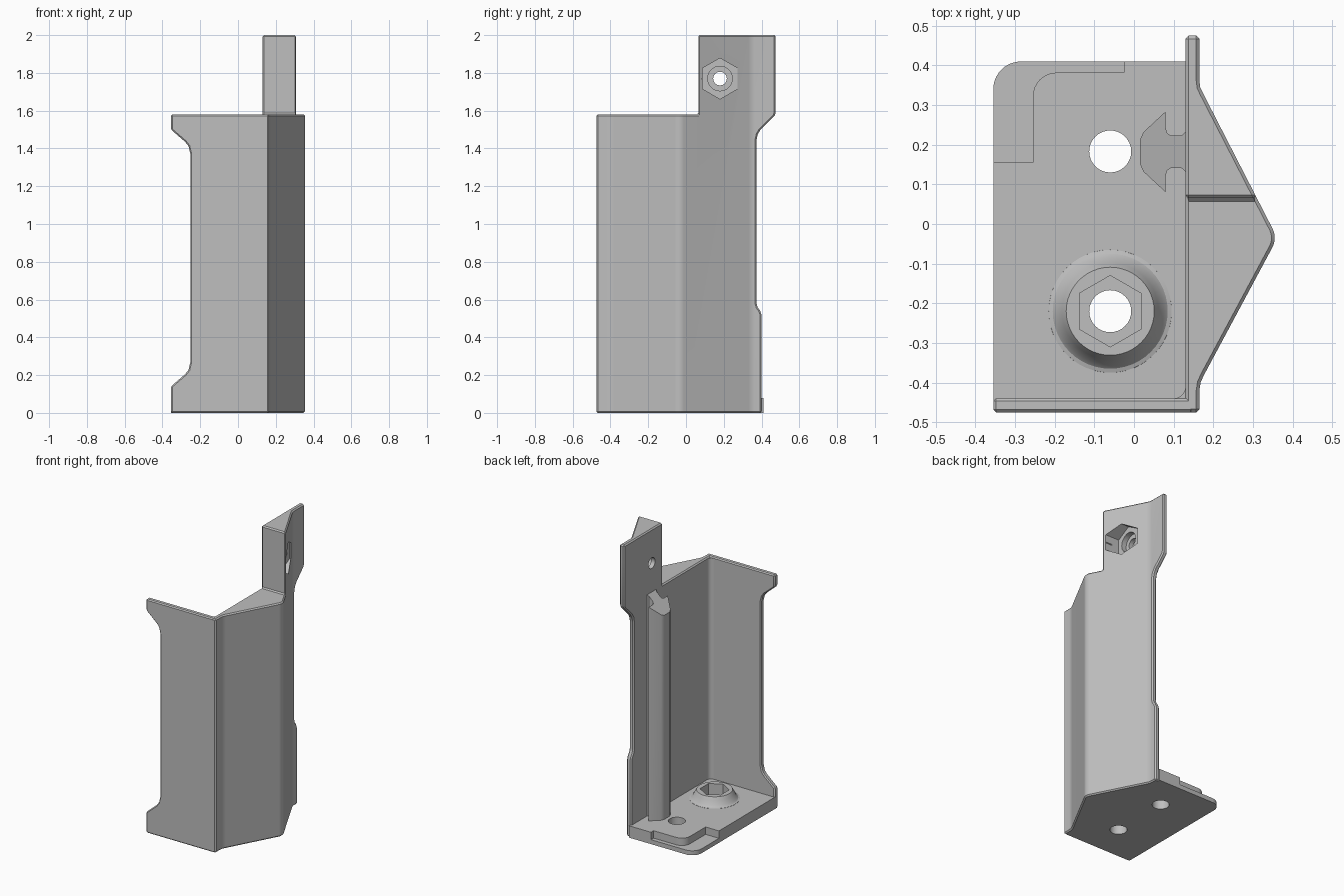
import bpy, bmesh, math
from mathutils import Vector

if "Cube" in bpy.data.objects:
    bpy.data.objects.remove(bpy.data.objects["Cube"])

metal = bpy.data.materials.new("plain grey metal")
metal.use_nodes = True
GREY = (0.52, 0.52, 0.52, 1)
metal.diffuse_color = GREY
metal.node_tree.nodes["Principled BSDF"].inputs["Base Color"].default_value = GREY


def finish(name, bm):
    bmesh.ops.recalc_face_normals(bm, faces=bm.faces)
    mesh = bpy.data.meshes.new(name)
    bm.to_mesh(mesh)
    bm.free()
    mesh.materials.append(metal)
    ob = bpy.data.objects.new(name, mesh)
    bpy.context.collection.objects.link(ob)
    return ob


def prism(name, pts, axis, lo, hi):
    """Extrude a 2D outline along an axis; pts are the two other axes in order."""
    def place(p, d):
        q = list(p)
        q.insert("xyz".index(axis), d)
        return Vector(q)
    bm = bmesh.new()
    face = bm.faces.new([bm.verts.new(place(p, lo)) for p in pts])
    new = bmesh.ops.extrude_face_region(bm, geom=[face])["geom"]
    shift = place((0, 0), hi - lo)
    bmesh.ops.translate(bm, vec=shift, verts=[v for v in new if isinstance(v, bmesh.types.BMVert)])
    return finish(name, bm)


def ring(cx, cy, r, n=32, start=0.0, sweep=360.0):
    count = n if sweep == 360 else n + 1
    return [(cx + r * math.cos(math.radians(start + sweep * i / n)),
             cy + r * math.sin(math.radians(start + sweep * i / n))) for i in range(count)]


def apply_modifiers(ob):
    graph = bpy.context.evaluated_depsgraph_get()
    mesh = bpy.data.meshes.new_from_object(ob.evaluated_get(graph))
    ob.modifiers.clear()
    ob.data = mesh


def combine(ob, other, op="DIFFERENCE"):
    mod = ob.modifiers.new("cut", "BOOLEAN")
    mod.operation, mod.solver, mod.object = op, "EXACT", other
    apply_modifiers(ob)
    bpy.data.objects.remove(other)


def chamfer(ob, width):
    mod = ob.modifiers.new("chamfer", "BEVEL")
    mod.width, mod.segments = width, 1
    mod.limit_method, mod.angle_limit = "ANGLE", math.radians(40)
    apply_modifiers(ob)


def smooth(ob):
    bpy.ops.object.select_all(action="DESELECT")
    ob.select_set(True)
    bpy.context.view_layer.objects.active = ob
    bpy.ops.object.shade_smooth_by_angle(angle=math.radians(28))


BACK, FRONT, INNER, TOP = 0.41, -0.475, 0.13, 1.58

# Solid V-shaped side wall with its tall rear tab
plan = [(INNER, FRONT), (0.165, FRONT), (0.165, -0.42), (0.168, -0.4), (0.176, -0.382)]
plan += ring(0.303, -0.035, 0.052, 8, -28, 56)
plan += [(0.174, 0.33), (0.167, 0.345), (0.165, 0.362), (0.165, 0.475), (INNER, 0.475)]
side_wall = prism("side_wall", plan, "z", 0, 2)
silhouette = [(-0.6, -0.1), (0.4, -0.1), (0.4, 0.52), (0.393, 0.54), (0.379, 0.56),
              (0.372, 0.585), (0.372, 1.44), (0.38, 1.475), (0.395, 1.5),
              (0.47, 1.575), (0.475, 1.59), (0.475, 2.1), (0.065, 2.1),
              (0.065, TOP), (-0.6, TOP)]
combine(side_wall, prism("outline", silhouette, "x", -0.5, 0.6), "INTERSECT")
chamfer(side_wall, 0.008)

# Hexagonal nut pocket, counterbore and screw hole through the tab
hub = (0.18, 1.77)
for pts, lo, hi in ((ring(*hub, 0.108, 6, 90), 0.195, 0.5),
                    (ring(*hub, 0.065), 0.16, 0.4),
                    (ring(*hub, 0.036), 0.0, 0.4),
                    ([(0.1, 1.785), (0.082, 1.77), (0.1, 1.755)], 0.25, 0.5)):
    combine(side_wall, prism("cutter", pts, "x", lo, hi))
smooth(side_wall)

# Front wall, waisted along its free edge
half = [(0.15, 0.0), (-0.355, 0.0), (-0.355, 0.14), (-0.28, 0.205),
        (-0.262, 0.228), (-0.252, 0.27)]
edge = half + [(x, TOP + 0.06 - z) for x, z in reversed(half[3:])]
edge += [(-0.355, 1.5), (-0.355, TOP), (0.15, TOP)]
front_wall = prism("front_wall", edge, "y", FRONT, -0.44)
chamfer(front_wall, 0.007)
smooth(front_wall)

# Fillet in the inside corner of the two walls
corner = [(0.14, -0.45)] + [(0.1, -0.45)] + ring(0.1, -0.41, 0.03, 6, -90, 90) + [(0.14, -0.41)]
smooth(prism("corner_fillet", corner, "z", 0.02, TOP - 0.008))

# Base plate with a thin ledge at its rounded corner
outline = [(0.14, FRONT + 0.01), (-0.355, FRONT + 0.01)]
outline += reversed(ring(-0.285, BACK - 0.07, 0.07, 10, 90, 90))
outline += [(0.14, BACK)]
base_plate = prism("base_plate", outline, "z", 0, 0.08)
ledge = [(-0.5, 0.155), (-0.255, 0.155)]
ledge += reversed(ring(-0.195, 0.322, 0.06, 8, 90, 90))
ledge += [(-0.025, 0.382), (-0.025, 0.6), (-0.5, 0.6)]
combine(base_plate, prism("ledge_cutter", ledge, "z", 0.03, 0.3))

# Flared boss, turned from a profile
bx, by = -0.06, -0.22
flare = [(0, 0.05), (0.158, 0.05), (0.155, 0.081), (0.145, 0.084), (0.135, 0.094),
         (0.122, 0.12), (0.111, 0.14), (0, 0.14)]
bm = bmesh.new()
verts = [bm.verts.new((bx + r, by, z)) for r, z in flare]
edges = [bm.edges.new(pair) for pair in zip(verts, verts[1:])]
bmesh.ops.spin(bm, geom=verts + edges, cent=(bx, by, 0), axis=(0, 0, 1),
               angle=math.tau, steps=48)
bmesh.ops.remove_doubles(bm, verts=bm.verts, dist=0.0001)
combine(base_plate, finish("boss", bm), "UNION")

# Hexagonal pocket in the boss and the two mounting holes
combine(base_plate, prism("hex_cutter", ring(bx, by, 0.09, 6, 90), "z", 0.06, 0.3))
for y in (by, 0.183):
    combine(base_plate, prism("hole_cutter", ring(bx, y, 0.053), "z", -0.1, 0.3))
smooth(base_plate)

# Dovetail rail on the inner side, with a sloping top
mid = 0.182
rail_half = [(0.14, 0.052), (0.13, 0.05), (0.12, 0.041), (0.092, 0.041), (0.083, 0.048),
             (0.08, 0.06), (0.08, 0.102), (0.024, 0.05), (0.015, 0.03)]
rail_plan = [(x, mid + d) for x, d in rail_half] + [(x, mid - d) for x, d in reversed(rail_half)]
rail = prism("dovetail_rail", rail_plan, "z", 0.06, 1.7)
slope = [(-0.1, 1.345), (0.3, 1.745), (0.3, 2), (-0.1, 2)]
combine(rail, prism("slope_cutter", slope, "y", -0.2, 0.5))
smooth(rail)
